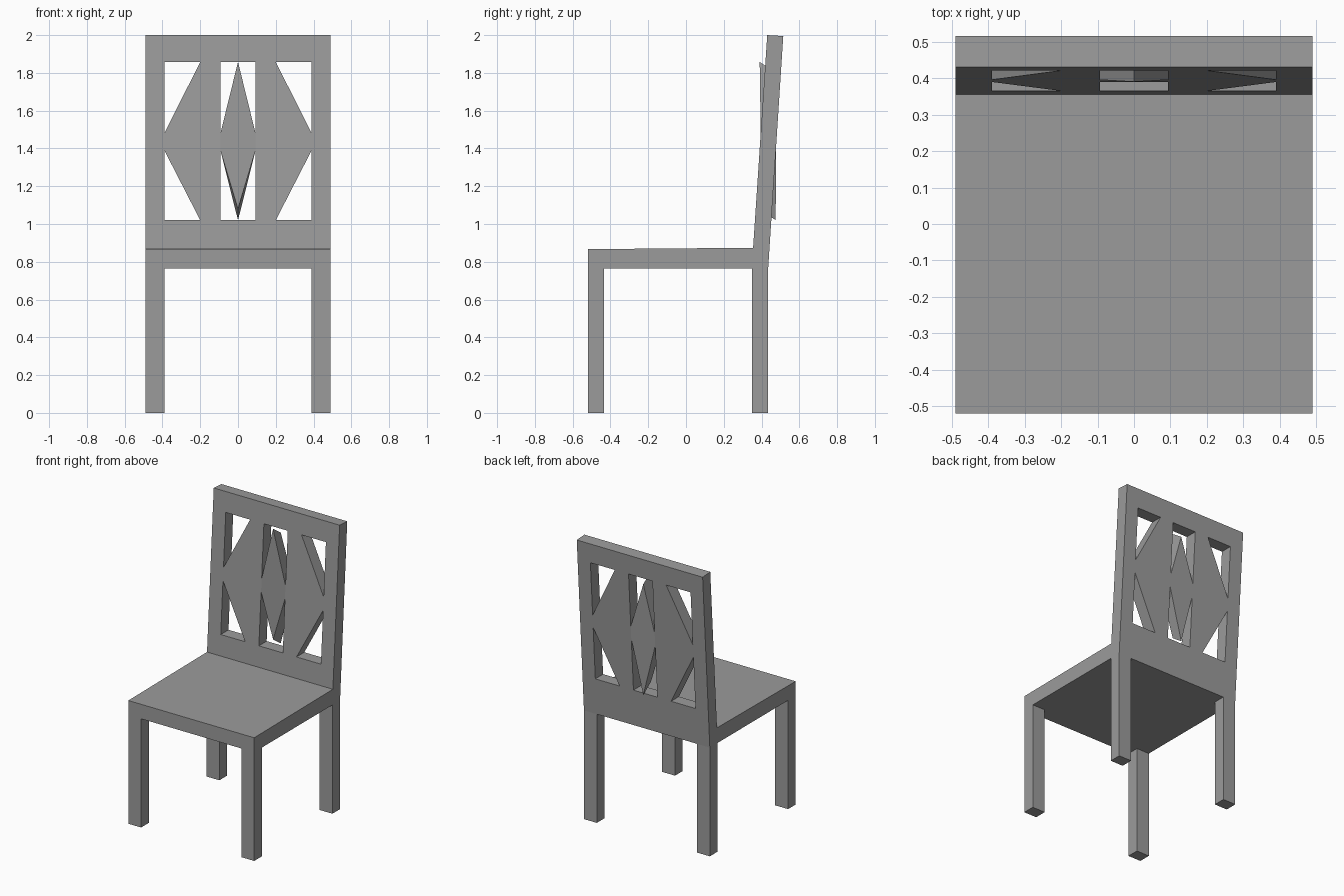
import bpy

if "Cube" in bpy.data.objects:
    bpy.data.objects.remove(bpy.data.objects["Cube"], do_unlink=True)

GREY = (0.33, 0.33, 0.33, 1)
mat = bpy.data.materials.new("plain grey")
mat.use_nodes = True
mat.diffuse_color = GREY
mat.node_tree.nodes["Principled BSDF"].inputs["Base Color"].default_value = GREY

HALF_W, LEG_W, SEAT_LOW, SEAT_TOP = 0.49, 0.1, 0.765, 0.87
SILL, HEAD, LOW, HIGH = 1.02, 1.858, 1.39, 1.48   # heights in the open back


def front_y(z):
    return 0.355 + (z - SEAT_TOP) * 0.0664


def back_y(z):
    return 0.435 + (z - SEAT_LOW) * 0.065


def loft(name, ring_a, ring_b):
    """Solid between two matching rings of points."""
    n = len(ring_a)
    faces = [tuple(range(n)), tuple(range(2 * n - 1, n - 1, -1))]
    faces += [((i + 1) % n, i, i + n, (i + 1) % n + n) for i in range(n)]
    mesh = bpy.data.meshes.new(name)
    mesh.from_pydata(list(ring_a) + list(ring_b), [], faces)
    mesh.materials.append(mat)
    obj = bpy.data.objects.new(name, mesh)
    bpy.context.collection.objects.link(obj)
    # consistent outward faces
    import bmesh
    bm = bmesh.new()
    bm.from_mesh(mesh)
    bmesh.ops.recalc_face_normals(bm, faces=bm.faces)
    bm.to_mesh(mesh)
    bm.free()
    return obj


def extrude_x(name, profile, x0, x1):
    return loft(name, [(x0, y, z) for y, z in profile], [(x1, y, z) for y, z in profile])


def extrude_y(name, outline, y0, y1):
    return loft(name, [(x, y0, z) for x, z in outline], [(x, y1, z) for x, z in outline])


# Legs
for side, s in (("left", 1), ("right", -1)):
    for end, y0, y1 in (("front", -0.52, -0.435), ("back", 0.35, 0.435)):
        extrude_x(f"{end}_leg_{side}",
                  [(y0, 0), (y1, 0), (y1, SEAT_LOW), (y0, SEAT_LOW)],
                  s * (HALF_W - LEG_W), s * HALF_W)

# Seat
extrude_x("seat", [(-0.52, SEAT_LOW), (0.355, SEAT_LOW), (0.355, 0.874), (-0.52, 0.867)],
          -HALF_W, HALF_W)

# Leaning back panel
panel = extrude_x("back_panel",
                  [(0.355, SEAT_LOW), (back_y(SEAT_LOW), SEAT_LOW), (back_y(1.995), 1.995),
                   (front_y(2), 2), (front_y(SEAT_TOP), SEAT_TOP)], -HALF_W, HALF_W)

# Openings: one central window and four corner triangles
openings = [[(-0.093, SILL), (0.093, SILL), (0.093, HEAD), (-0.093, HEAD)]]
for s in (1, -1):
    openings.append([(s * 0.39, HEAD), (s * 0.2, HEAD), (s * 0.39, HIGH)])
    openings.append([(s * 0.39, SILL), (s * 0.2, SILL), (s * 0.39, LOW)])
for outline in openings:
    cutter = extrude_y("opening_cutter", outline, 0.2, 0.7)
    cutter.hide_render = True
    mod = panel.modifiers.new("opening", "BOOLEAN")
    mod.operation, mod.solver, mod.object = "DIFFERENCE", "EXACT", cutter
    bpy.context.view_layer.objects.active = panel
    bpy.ops.object.modifier_apply(modifier=mod.name)
    bpy.data.objects.remove(cutter, do_unlink=True)


# Upright central diamond, its tips tilted down towards the rear
def diamond_ring(depth, tip_y, top_z, bottom_z):
    w = 0.093
    return [(0, tip_y, top_z), (w, depth(HIGH), HIGH), (w, depth(LOW), LOW),
            (0, tip_y, bottom_z), (-w, depth(LOW), LOW), (-w, depth(HIGH), HIGH)]


loft("centre_diamond", diamond_ring(front_y, 0.39, HEAD, 1.08),
     diamond_ring(back_y, 0.475, 1.80, SILL))
